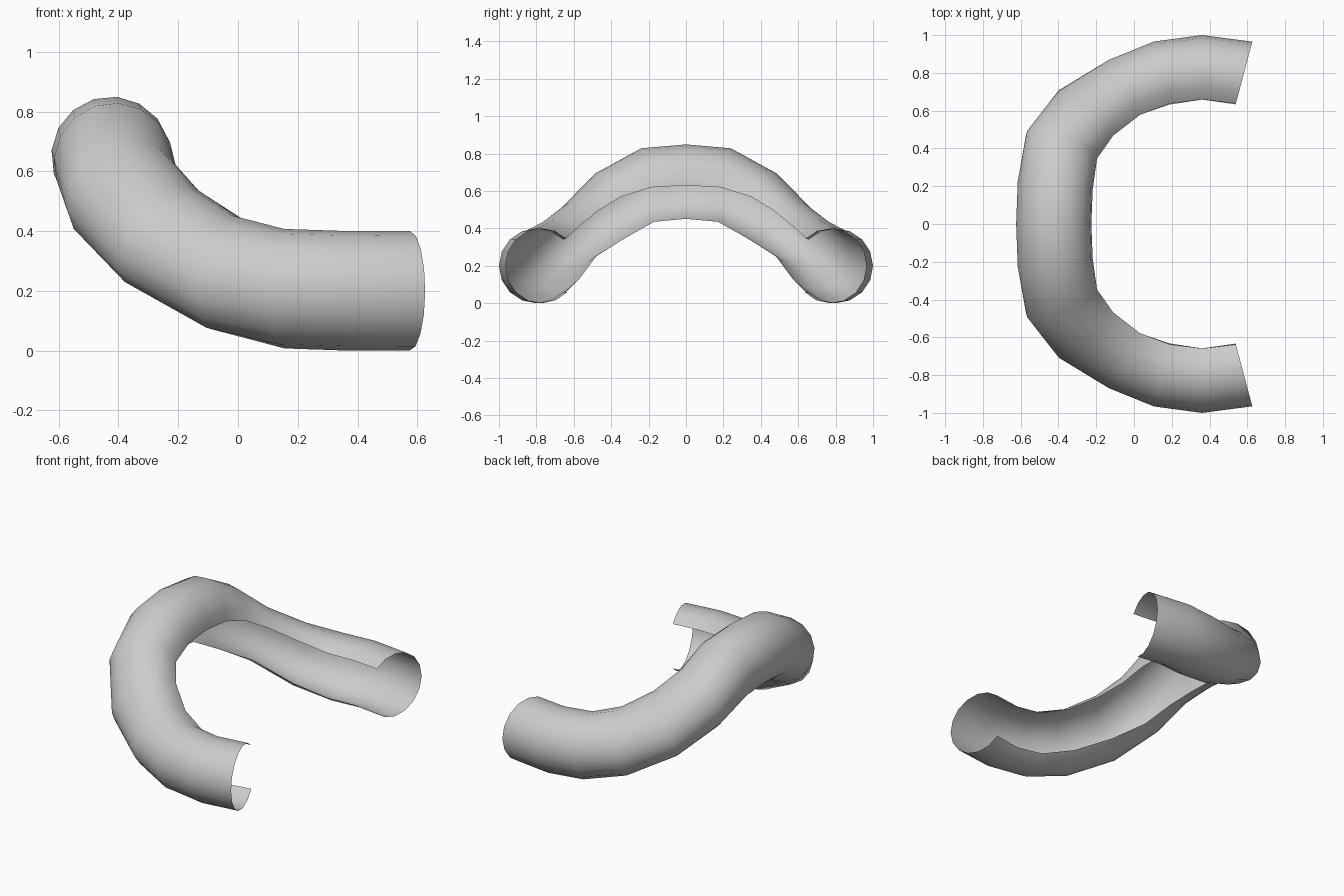
import bpy, bmesh, math
from mathutils import Vector

if "Cube" in bpy.data.objects:
    bpy.data.objects.remove(bpy.data.objects["Cube"])

RADIUS = 0.2
SIDES = 12                      # 12 of 16 sides: a quarter of the tube is open
STEP = math.radians(22.5)

# Half path: (centre, direction to the upper lip of the opening,
#             ring tilt, flattening across the lip direction, widening along it)
stations = [
    ((0.575, 0.772, 0.20), (-0.035, -0.132, 0.141), 0, 1, 1),
    ((0.36, 0.80, 0.20), (0, -0.141, 0.141), 0, 1, 1),
    ((0.155, 0.772, 0.207), (0.035, -0.132, 0.141), 0, 1, 1),
    ((-0.048, 0.695, 0.26), (0.06, -0.122, 0.145), 0.4, 0.92, 1.02),
    ((-0.255, 0.573, 0.382), (0.122, -0.112, 0.115), 0.6, 0.8, 1.06),
    ((-0.384, 0.407, 0.52), (0.178, -0.075, 0.055), 0.58, 0.96, 1.02),
    ((-0.417, 0.205, 0.632), (0.197, -0.035, -0.01), 0.6, 1, 1),
    ((-0.425, 0.0, 0.65), (0.199, 0, -0.02), 1, 1, 1),
]
pts = [Vector(s[0]) for s in stations]


def tangent(i):
    if i == len(pts) - 1:
        return Vector((0, 1, 0))
    if i == 0:
        t = 2 * (pts[0] - pts[1]).normalized() - tangent(1)
    else:
        t = (pts[i - 1] - pts[i]).normalized() + (pts[i] - pts[i + 1]).normalized()
    t.z *= stations[i][2]
    return t.normalized()


# Open tube shell, one half
bm = bmesh.new()
rings = []
for i, p in enumerate(pts):
    t = tangent(i)
    lip = Vector(stations[i][1])
    u = (lip - t * lip.dot(t)).normalized() * RADIUS
    v = u.cross(t) * stations[i][3]
    u *= stations[i][4]
    rings.append([bm.verts.new(p + u * math.cos(STEP * k) + v * math.sin(STEP * k))
                  for k in range(SIDES + 1)])
for a, b in zip(rings, rings[1:]):
    for k in range(SIDES):
        bm.faces.new((a[k], a[k + 1], b[k + 1], b[k]))
bmesh.ops.recalc_face_normals(bm, faces=bm.faces)

# Make the outside of the shell the front
f = bm.faces[:][SIDES // 2]
if f.normal.dot(f.calc_center_median() - (pts[0] + pts[1]) / 2) < 0:
    bmesh.ops.reverse_faces(bm, faces=bm.faces)

mesh = bpy.data.meshes.new("curved_open_tube")
bm.to_mesh(mesh)
bm.free()
for poly in mesh.polygons:
    poly.use_smooth = True
tube = bpy.data.objects.new("curved_open_tube", mesh)
bpy.context.collection.objects.link(tube)

# Other half
mirror = tube.modifiers.new("mirror", 'MIRROR')
mirror.use_axis = (False, True, False)
mirror.use_clip = True
